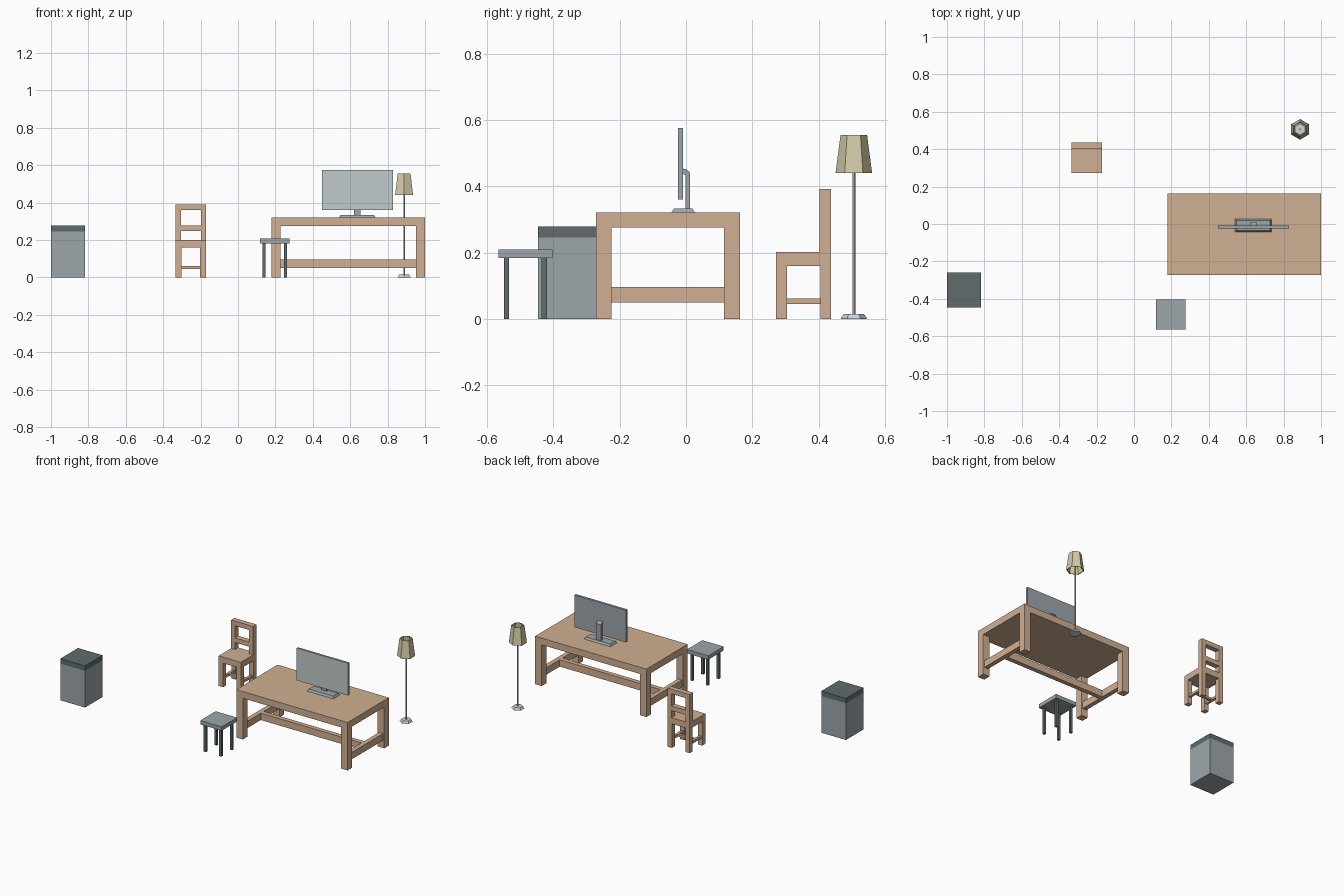
import bpy, bmesh, math

if "Cube" in bpy.data.objects:
    bpy.data.objects.remove(bpy.data.objects["Cube"])


def material(name, rgb):
    # sRGB 0-255 converted to linear
    m = bpy.data.materials.new(name)
    lin = [((c / 255 + 0.055) / 1.055) ** 2.4 for c in rgb]
    m.diffuse_color = (*lin, 1)
    m.use_nodes = True
    m.node_tree.nodes["Principled BSDF"].inputs["Base Color"].default_value = m.diffuse_color
    return m


WOOD = material("warm wood", (208, 176, 146))
METAL = material("grey metal", (157, 166, 171))
DARK = material("dark metal", (96, 108, 109))
GLASS = material("pale screen", (194, 203, 204))
LIGHT = material("light metal", (205, 211, 213))
SHADE = material("cream fabric", (212, 204, 168))


def finish(name, bm, mat):
    bmesh.ops.recalc_face_normals(bm, faces=bm.faces)
    me = bpy.data.meshes.new(name)
    bm.to_mesh(me)
    bm.free()
    me.materials.append(mat)
    ob = bpy.data.objects.new(name, me)
    bpy.context.collection.objects.link(ob)
    return ob


def box(name, x, y, z, mat, taper=0.0):
    """Box from (min, max) ranges; taper pulls the top edges inward."""
    bm = bmesh.new()
    bmesh.ops.create_cube(bm, size=1)
    for v in bm.verts:
        top = v.co.z > 0
        t = taper if top else 0
        v.co = [r[0] + t if c < 0 else r[1] - t for r, c in zip((x, y), v.co)] + [z[1] if top else z[0]]
    return finish(name, bm, mat)


def legs(name, x, y, z, w, mat):
    """Four square legs flush with the given rectangle."""
    for i, lx in enumerate((x[0], x[1] - w)):
        for j, ly in enumerate((y[0], y[1] - w)):
            box(f"{name}_{i}{j}", (lx, lx + w), (ly, ly + w), z, mat)


def h_stretcher(name, x, y, z, leg, w, mat):
    """Two side rails between the legs joined by one long middle rail."""
    o = (leg - w) / 2
    for i, sx in enumerate((x[0] + o, x[1] - o - w)):
        box(f"{name}_side_{i}", (sx, sx + w), (y[0] + leg, y[1] - leg), z, mat)
    cy = (y[0] + y[1]) / 2
    box(f"{name}_middle", (x[0] + o + w, x[1] - o - w), (cy - w / 2, cy + w / 2), z, mat)


def hexagon(name, x, y, rings, mat, sides=6, caps=True, closed=False):
    """Lathe of (radius, z) rings with corners pointing along y."""
    bm = bmesh.new()
    loops = [[bm.verts.new((x + r * math.sin(math.tau * k / sides),
                            y + r * math.cos(math.tau * k / sides), z))
              for k in range(sides)] for r, z in rings]
    pairs = list(zip(loops, loops[1:])) + ([(loops[-1], loops[0])] if closed else [])
    for a, b in pairs:
        for k in range(sides):
            n = (k + 1) % sides
            bm.faces.new((a[k], a[n], b[n], b[k]))
    if caps:
        bm.faces.new(loops[0])
        bm.faces.new(loops[-1])
    return finish(name, bm, mat)


# Table
TX, TY = (0.178, 1.0), (-0.272, 0.163)
box("table_top", TX, TY, (0.275, 0.32), WOOD)
legs("table_leg", TX, TY, (0, 0.275), 0.048, WOOD)
h_stretcher("table_stretcher", TX, TY, (0.05, 0.096), 0.048, 0.03, WOOD)

# Chair
CX, CY, CW = (-0.333, -0.17), (0.272, 0.437), 0.032
box("chair_seat", CX, CY, (0.16, 0.201), WOOD)
legs("chair_leg", CX, CY, (0, 0.16), CW, WOOD)
h_stretcher("chair_stretcher", CX, CY, (0.045, 0.061), CW, 0.016, WOOD)
BY = (CY[1] - CW - 0.003, CY[1])
for i, px in enumerate((CX[0], CX[1] - CW + 0.003)):
    box(f"chair_back_post_{i}", (px, px + CW - 0.003), BY, (0.201, 0.391), WOOD)
for i, rz in enumerate((0.248, 0.36)):
    box(f"chair_back_rail_{i}", (CX[0] + 0.029, CX[1] - 0.029), BY, (rz, rz + 0.031), WOOD)

# Stool
box("stool_seat", (0.117, 0.275), (-0.565, -0.403), (0.183, 0.209), METAL)
legs("stool_leg", (0.131, 0.261), (-0.549, -0.419), (0, 0.183), 0.016, DARK)

# Cabinet
box("cabinet_body", (-1.0, -0.818), (-0.446, -0.26), (0, 0.245), METAL)
box("cabinet_lid", (-1.0, -0.818), (-0.446, -0.26), (0.245, 0.278), DARK)

# Monitor
screen = box("monitor_panel", (0.45, 0.83), (-0.024, -0.009), (0.36, 0.575), METAL)
screen.data.materials.append(GLASS)
for p in screen.data.polygons:
    p.material_index = int(p.normal.y < -0.5)
box("monitor_base", (0.54, 0.736), (-0.044, 0.027), (0.32, 0.333), METAL, taper=0.008)

# Monitor neck: side profile bending forward into the panel
bm = bmesh.new()
profile = [(0.012, 0.333), (0.012, 0.44), (0.003, 0.45), (-0.009, 0.453),
           (-0.009, 0.437), (-0.002, 0.433), (-0.002, 0.333)]
face = bm.faces.new([bm.verts.new((0.62, y, z)) for y, z in profile])
ext = bmesh.ops.extrude_face_region(bm, geom=[face])
bmesh.ops.translate(bm, vec=(0.036, 0, 0),
                    verts=[g for g in ext["geom"] if isinstance(g, bmesh.types.BMVert)])
finish("monitor_neck", bm, METAL)

# Floor lamp
LX, LY = 0.888, 0.506
hexagon("lamp_base", LX, LY, [(0.039, 0), (0.039, 0.003), (0.03, 0.015)], LIGHT)
hexagon("lamp_pole", LX, LY, [(0.0045, 0.015), (0.0045, 0.5)], LIGHT)
hexagon("lamp_shade", LX, LY, [(0.055, 0.44), (0.04, 0.555), (0.035, 0.555), (0.05, 0.44)],
        SHADE, caps=False, closed=True)
